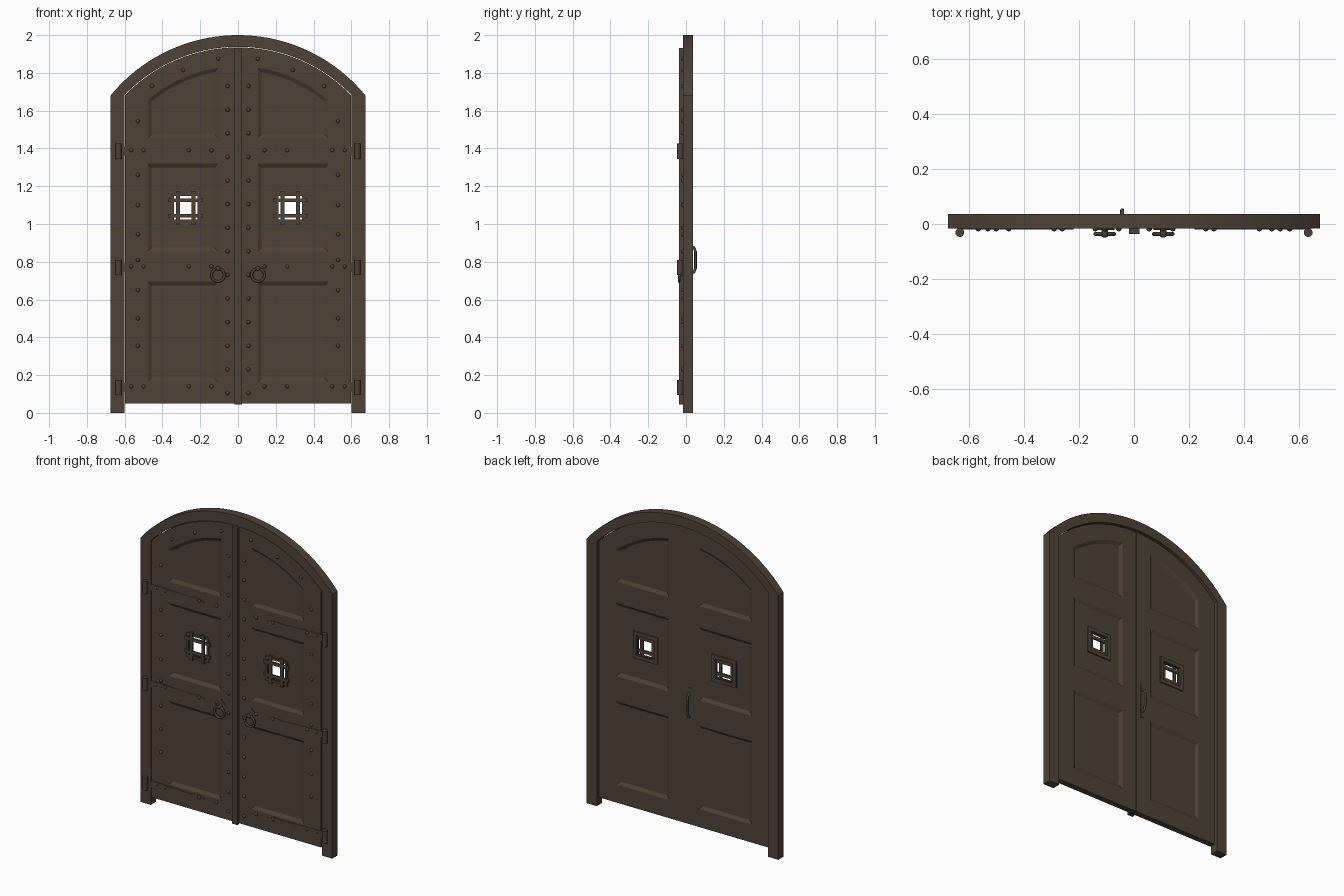
import bpy, bmesh, math
from mathutils import Matrix, Vector

old = bpy.data.objects.get("Cube")
if old:
    bpy.data.objects.remove(old, do_unlink=True)

wood = bpy.data.materials.new("dark_brown")
wood.use_nodes = True
colour = (0.08, 0.055, 0.037, 1)
wood.diffuse_color = colour
wood.node_tree.nodes["Principled BSDF"].inputs["Base Color"].default_value = colour

FRONT, BACK = -0.017, 0.02      # faces of the door leaves
FRAME_BACK = 0.037
DOOR_MID, DOOR_R = 1.102, 0.833  # arch centre height and radius


def finish(bm, name, smooth=False):
    bmesh.ops.recalc_face_normals(bm, faces=bm.faces)
    me = bpy.data.meshes.new(name)
    bm.to_mesh(me)
    bm.free()
    me.materials.append(wood)
    ob = bpy.data.objects.new(name, me)
    bpy.context.collection.objects.link(ob)
    if smooth:
        bpy.ops.object.select_all(action='DESELECT')
        ob.select_set(True)
        bpy.context.view_layer.objects.active = ob
        bpy.ops.object.shade_smooth_by_angle(angle=math.radians(40))
    return ob


def prism(bm, lower, upper, y0, y1):
    """Join two (x, z) outlines of equal length into a solid."""
    a = [bm.verts.new((x, y0, z)) for x, z in lower]
    b = [bm.verts.new((x, y1, z)) for x, z in upper]
    bm.faces.new(a)
    bm.faces.new(b[::-1])
    for i in range(len(a)):
        j = (i + 1) % len(a)
        bm.faces.new((a[i], a[j], b[j], b[i]))


def rect(x0, x1, z0, z1):
    return [(x0, z0), (x1, z0), (x1, z1), (x0, z1)]


def box(bm, x0, x1, y0, y1, z0, z1):
    outline = rect(x0, x1, z0, z1)
    prism(bm, outline, outline, y0, y1)


def arc(x0, x1, mid, r, n=20):
    """Points on an arch, from x0 to x1."""
    a0, a1 = math.asin(x0 / r), math.asin(x1 / r)
    angles = [a0 + (a1 - a0) * i / n for i in range(n + 1)]
    return [(r * math.sin(a), mid + r * math.cos(a)) for a in angles]


def arched(x0, x1, z0, r):
    return [(x0, z0), (x1, z0)] + arc(x1, x0, DOOR_MID, r)


def flip(points, s):
    return [(s * x, z) for x, z in points]


def square_ring(bm, cx, cz, outer, inner, y0, y1):
    for k in (-1, 1):
        e = sorted((k * outer, k * inner))
        box(bm, cx + e[0], cx + e[1], y0, y1, cz - outer, cz + outer)
        box(bm, cx - inner, cx + inner, y0, y1, cz + e[0], cz + e[1])


def rod(bm, p, q, r, sides=16):
    p, q = Vector(p), Vector(q)
    d = q - p
    m = Matrix.Translation((p + q) / 2) @ d.to_track_quat('Z', 'Y').to_matrix().to_4x4()
    bmesh.ops.create_cone(bm, cap_ends=True, segments=sides, radius1=r, radius2=r,
                          depth=d.length, matrix=m)


def dome(bm, x, y, z, r, h):
    m = Matrix.Translation((x, y, z)) @ Matrix.Diagonal((r, h, r, 1))
    bmesh.ops.create_uvsphere(bm, u_segments=12, v_segments=8, radius=1, matrix=m)


def torus(bm, cx, cy, cz, R, r, n=28, k=10):
    rings = []
    for i in range(n):
        a = math.tau * i / n
        ring = []
        for j in range(k):
            b = math.tau * j / k
            d = R + r * math.cos(b)
            ring.append(bm.verts.new((cx + d * math.cos(a), cy + r * math.sin(b),
                                      cz + d * math.sin(a))))
        rings.append(ring)
    for i in range(n):
        for j in range(k):
            p, q = rings[i], rings[(i + 1) % n]
            bm.faces.new((p[j], q[j], q[(j + 1) % k], p[(j + 1) % k]))


def cut(target, cutter):
    mod = target.modifiers.new("cut", 'BOOLEAN')
    mod.operation, mod.solver, mod.object = 'DIFFERENCE', 'EXACT', cutter
    dg = bpy.context.evaluated_depsgraph_get()
    me = bpy.data.meshes.new_from_object(target.evaluated_get(dg))
    target.modifiers.clear()
    target.data = me
    bpy.data.objects.remove(cutter, do_unlink=True)


# Arched frame: two jambs and the head
bm = bmesh.new()
outer = arc(-0.675, 0.675, 1.128, 0.872, 40)
inner = arc(0.602, -0.602, DOOR_MID, DOOR_R + 0.003, 40)
outline = [(-0.675, 0)] + outer + [(0.675, 0), (0.602, 0)] + inner + [(-0.602, 0)]
prism(bm, outline, outline, FRONT, FRAME_BACK)
finish(bm, "arched_frame", True)

# Raised strip over the meeting of the leaves
bm = bmesh.new()
box(bm, -0.018, 0.02, -0.036, FRONT, 0.045, 1.933)
finish(bm, "centre_strip")

PX0, PX1 = 0.105, 0.477
WX, WZ = 0.277, 1.085
HINGES = (0.135, 0.77, 1.385)


def panel_outlines(d):
    """The three panel shapes of a leaf, shrunk by d."""
    return [rect(PX0 + d, PX1 - d, z0 + d, z1 - d) for z0, z1 in ((0.165, 0.695), (0.855, 1.32))] + [
        arched(PX0 + d, PX1 - d, 1.455 + d, 0.732 - d)]


for s, side in ((1, "left"), (-1, "right")):
    # Door leaf with bevelled panels on both faces and a window opening
    bm = bmesh.new()
    shape = flip(arched(0.001, 0.597, 0.05, DOOR_R), s)
    prism(bm, shape, shape, FRONT, BACK)
    leaf = finish(bm, side + "_leaf")
    bm = bmesh.new()
    for face, out in ((FRONT, -1), (BACK, 1)):
        for wide, narrow in zip(panel_outlines(-0.01), panel_outlines(0.02)):
            prism(bm, flip(wide, s), flip(narrow, s), face + out * 0.006, face - out * 0.012)
    cut(leaf, finish(bm, "panel_cutter"))
    bm = bmesh.new()
    box(bm, s * WX - 0.066, s * WX + 0.066, -0.1, 0.1, WZ - 0.066, WZ + 0.066)
    cut(leaf, finish(bm, "window_cutter"))

    # Window grille in front, plain surround behind
    bm = bmesh.new()
    square_ring(bm, s * WX, WZ, 0.078, 0.062, -0.012, -0.004)
    for k in (-0.041, 0.041):
        x, z = s * WX + k, WZ + k
        box(bm, x - 0.01, x + 0.01, -0.017, -0.007, WZ - 0.09, WZ + 0.09)
        box(bm, s * WX - 0.09, s * WX + 0.09, -0.015, -0.005, z - 0.01, z + 0.01)
    finish(bm, side + "_window_grille")
    bm = bmesh.new()
    square_ring(bm, s * WX, WZ, 0.086, 0.062, 0.006, 0.016)
    finish(bm, side + "_window_surround")

    # Hinges: knuckle, jamb plate and tapering strap
    bm = bmesh.new()
    for z in HINGES:
        rod(bm, (s * 0.632, -0.031, z - 0.04), (s * 0.632, -0.031, z + 0.04), 0.016)
    finish(bm, side + "_hinge_knuckles", True)
    bm = bmesh.new()
    for z in HINGES:
        half = [(0.632, 0.022), (0.56, 0.022), (0.32, 0.013), (0.26, 0.02), (0.22, 0.003)]
        strap = [(x, z + h) for x, h in half] + [(x, z - h) for x, h in half[::-1]]
        prism(bm, flip(strap, s), flip(strap, s), FRONT - 0.003, FRONT + 0.001)
    finish(bm, side + "_hinge_straps")

    # Round studs on stiles, arch and straps
    spots = [(0.055, 0.105 + 0.125 * i) for i in range(14)]
    spots += [(0.53, z) for z in (0.355, 0.5, 0.65, 0.81, 0.945, 1.1, 1.26, 1.545)]
    spots += [(0.105, 1.875), (0.29, 1.815), (0.455, 1.73)]
    for z in HINGES:
        spots += [(x, z + 0.005) for x in (0.14, 0.26, 0.5, 0.565)]
    bm = bmesh.new()
    for x, z in spots:
        dome(bm, s * x, FRONT, z, 0.0105, 0.01)
    finish(bm, side + "_studs", True)

    # Ring pull on a diamond plate
    bm = bmesh.new()
    hx, hz = s * 0.106, 0.73
    diamond = [(hx + 0.035, 0.77), (hx, 0.81), (hx - 0.035, 0.77), (hx, 0.73)]
    prism(bm, diamond, diamond, FRONT - 0.004, FRONT + 0.002)
    finish(bm, side + "_ring_plate")
    bm = bmesh.new()
    torus(bm, hx, -0.036, hz, 0.034, 0.007)
    rod(bm, (hx, FRONT, hz + 0.035), (hx, -0.044, hz + 0.035), 0.011)
    dome(bm, hx, -0.043, hz + 0.035, 0.012, 0.006)
    finish(bm, side + "_ring_pull", True)

# Bowed pull handle on the back of one leaf
bm = bmesh.new()
box(bm, -0.054, -0.032, BACK - 0.001, BACK + 0.004, 0.70, 0.92)
finish(bm, "back_handle_plate")
bm = bmesh.new()
path = [(BACK, 0.735), (0.042, 0.745), (0.05, 0.765), (0.05, 0.855), (0.042, 0.875), (BACK, 0.885)]
for (y0, z0), (y1, z1) in zip(path, path[1:]):
    rod(bm, (-0.043, y0, z0), (-0.043, y1, z1), 0.007, 12)
for y, z in path[1:-1]:
    dome(bm, -0.043, y, z, 0.007, 0.007)
finish(bm, "back_handle", True)
